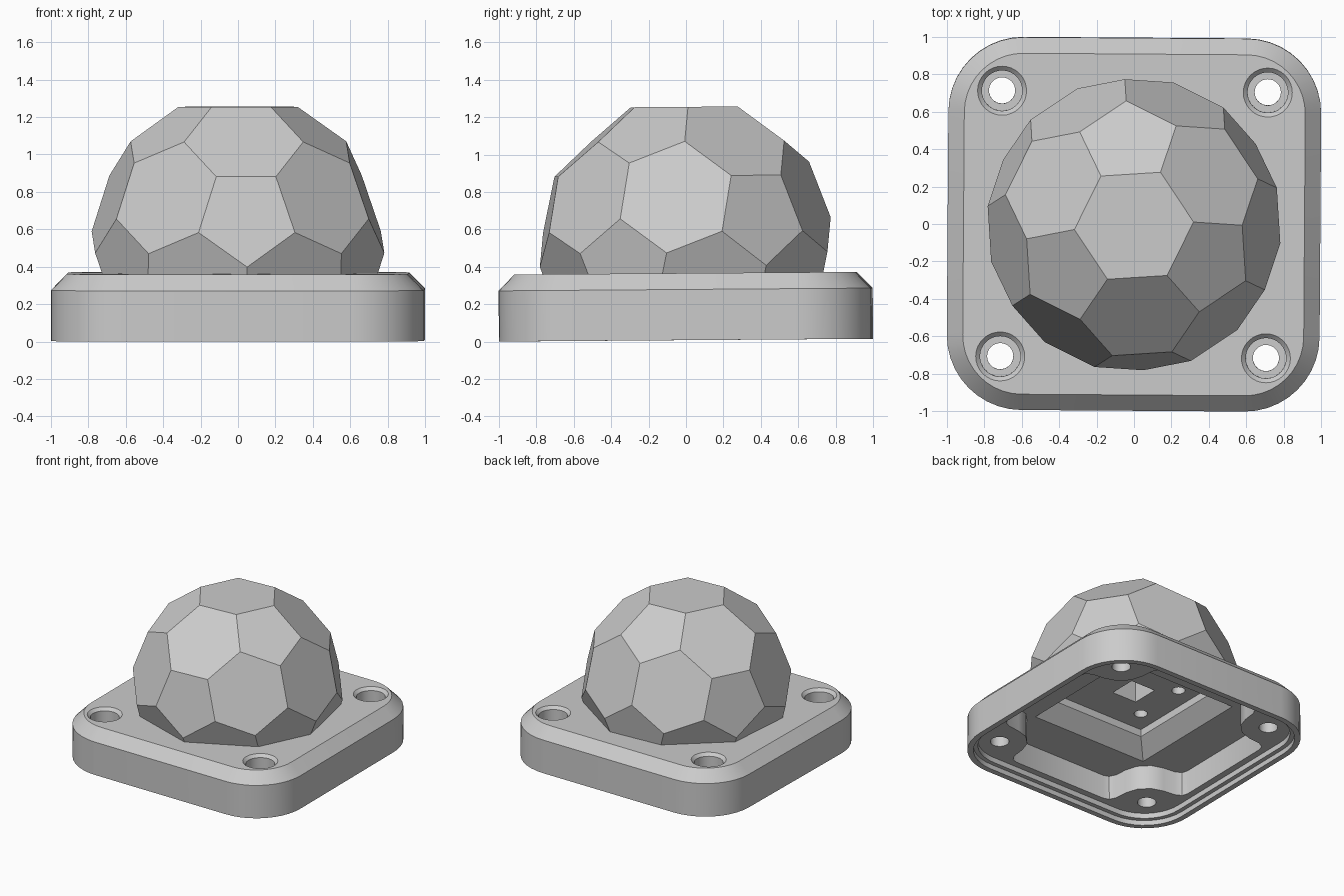
import bpy, bmesh
from math import pi, sin, cos, radians, atan2
from mathutils import Matrix, Vector

cube = bpy.data.objects.get("Cube")
if cube:
    bpy.data.objects.remove(cube, do_unlink=True)

# Single grey material
grey = bpy.data.materials.new("light grey")
grey.use_nodes = True
grey.diffuse_color = (0.6, 0.6, 0.6, 1)
grey.node_tree.nodes["Principled BSDF"].inputs["Base Color"].default_value = (0.6, 0.6, 0.6, 1)


def rounded_square(half, radius, steps=10):
    c = half - radius
    return [(c * sx + radius * cos(a), c * sy + radius * sin(a))
            for q, (sx, sy) in enumerate([(1, 1), (-1, 1), (-1, -1), (1, -1)])
            for a in [(q + i / steps) * pi / 2 for i in range(steps + 1)]]


def square(half):
    return [(half, -half), (half, half), (-half, half), (-half, -half)]


def circle(radius, x=0, y=0, count=32):
    return [(x + radius * cos(2 * pi * i / count), y + radius * sin(2 * pi * i / count))
            for i in range(count)]


def make_object(name, bm):
    bmesh.ops.recalc_face_normals(bm, faces=bm.faces)
    mesh = bpy.data.meshes.new(name)
    bm.to_mesh(mesh)
    bm.free()
    mesh.materials.append(grey)
    obj = bpy.data.objects.new(name, mesh)
    bpy.context.collection.objects.link(obj)
    return obj


def loft(name, *levels):
    """Closed solid through matching profiles given as (profile, z)."""
    bm = bmesh.new()
    rings = [[bm.verts.new((x, y, z)) for x, y in profile] for profile, z in levels]
    for low, high in zip(rings, rings[1:]):
        for i in range(len(low)):
            j = (i + 1) % len(low)
            bm.faces.new((low[i], low[j], high[j], high[i]))
    bm.faces.new(rings[0][::-1])
    bm.faces.new(rings[-1])
    return make_object(name, bm)


def cut(obj, cutters):
    for cutter in cutters:
        mod = obj.modifiers.new("cut", 'BOOLEAN')
        mod.operation = 'DIFFERENCE'
        mod.solver = 'EXACT'
        mod.object = cutter
    graph = bpy.context.evaluated_depsgraph_get()
    mesh = bpy.data.meshes.new_from_object(obj.evaluated_get(graph))
    obj.modifiers.clear()
    obj.data = mesh


# Base plate with chamfered top edge
base = loft("base", (rounded_square(0.996, 0.4), 0), (rounded_square(0.996, 0.4), 0.271),
            (rounded_square(0.911, 0.315), 0.358))

# Faceted dome: truncated icosahedron with a hexagon on top
EDGE = 0.319
bm = bmesh.new()
bmesh.ops.create_icosphere(bm, subdivisions=1, radius=0.951 * 3 * EDGE)
bm.normal_update()
top = max(bm.faces, key=lambda f: f.normal.z)
turn = top.normal.rotation_difference(Vector((0, 0, 1))).to_matrix()
corner = turn @ top.verts[0].co
turn = Matrix.Rotation(radians(94) - atan2(corner.y, corner.x), 3, 'Z') @ turn
points = []
for e in bm.edges:
    a, b = (turn @ v.co for v in e.verts)
    points += [a.lerp(b, 1 / 3), a.lerp(b, 2 / 3)]
bm.free()
bm = bmesh.new()
for p in points:
    bm.verts.new(p + Vector((0, 0, 0.524)))
bmesh.ops.convex_hull(bm, input=bm.verts)
bmesh.ops.dissolve_limit(bm, angle_limit=radians(2), verts=bm.verts, edges=bm.edges)
bmesh.ops.bisect_plane(bm, geom=bm.verts[:] + bm.edges[:] + bm.faces[:],
                       plane_co=(0, 0, 0.3), plane_no=(0, 0, 1), clear_inner=True)
bmesh.ops.holes_fill(bm, edges=[e for e in bm.edges if e.is_boundary])
dome = make_object("dome", bm)

# Underside cavity outline: straight walls broken by a rounded boss at each corner
boss = [(.865, .42), (.85, .465), (.80, .49), (.70, .50), (.605, .53),
        (.53, .605), (.50, .70), (.49, .80), (.465, .85), (.42, .865)]
cavity = []
for q in range(4):
    c, s = round(cos(q * pi / 2)), round(sin(q * pi / 2))
    cavity += [(x * c - y * s, x * s + y * c) for x, y in boss]

# Stepped rim recess, boss-lined hollow and central stepped pocket
recess = loft("recess_cutter", (rounded_square(0.952, 0.356), -0.05),
              (rounded_square(0.952, 0.356), 0.04), (rounded_square(0.918, 0.322), 0.04),
              (rounded_square(0.918, 0.322), 0.083))
hollow = loft("hollow_cutter", (cavity, 0.05), (cavity, 0.28))
pocket = loft("pocket_cutter", (square(0.52), 0.25), (square(0.52), 0.28),
              (square(0.4), 0.395), (square(0.4), 0.455))

# Counterbored screw holes
screws = []
for x in (-0.71, 0.71):
    for y in (-0.71, 0.71):
        screws.append(loft("screw_cutter", (circle(0.07, x, y), -0.1), (circle(0.07, x, y), 0.18),
                           (circle(0.108, x, y), 0.18), (circle(0.108, x, y), 0.335),
                           (circle(0.131, x, y), 0.358), (circle(0.131, x, y), 0.5)))

# Blind sockets inside the dome
sockets = [loft("socket_cutter", (square(0.11), 0.42), (square(0.11), 0.7))]
for y in (-0.22, 0.22):
    sockets.append(loft("socket_cutter", (circle(0.05, -0.25, y), 0.42),
                        (circle(0.05, -0.25, y), 0.6)))

cut(base, [recess, hollow, pocket] + screws)
cut(dome, [pocket] + sockets)
for helper in [recess, hollow, pocket] + screws + sockets:
    bpy.data.objects.remove(helper, do_unlink=True)

# Slight tilt of the whole model
for obj in (base, dome):
    obj.rotation_euler = (radians(0.43), 0, radians(-0.4))
    obj.location.z = 0.0075

# Smooth round corners and holes, crisp edges elsewhere
for obj in bpy.context.selected_objects:
    obj.select_set(False)
base.select_set(True)
bpy.context.view_layer.objects.active = base
bpy.ops.object.shade_smooth_by_angle(angle=radians(30))
